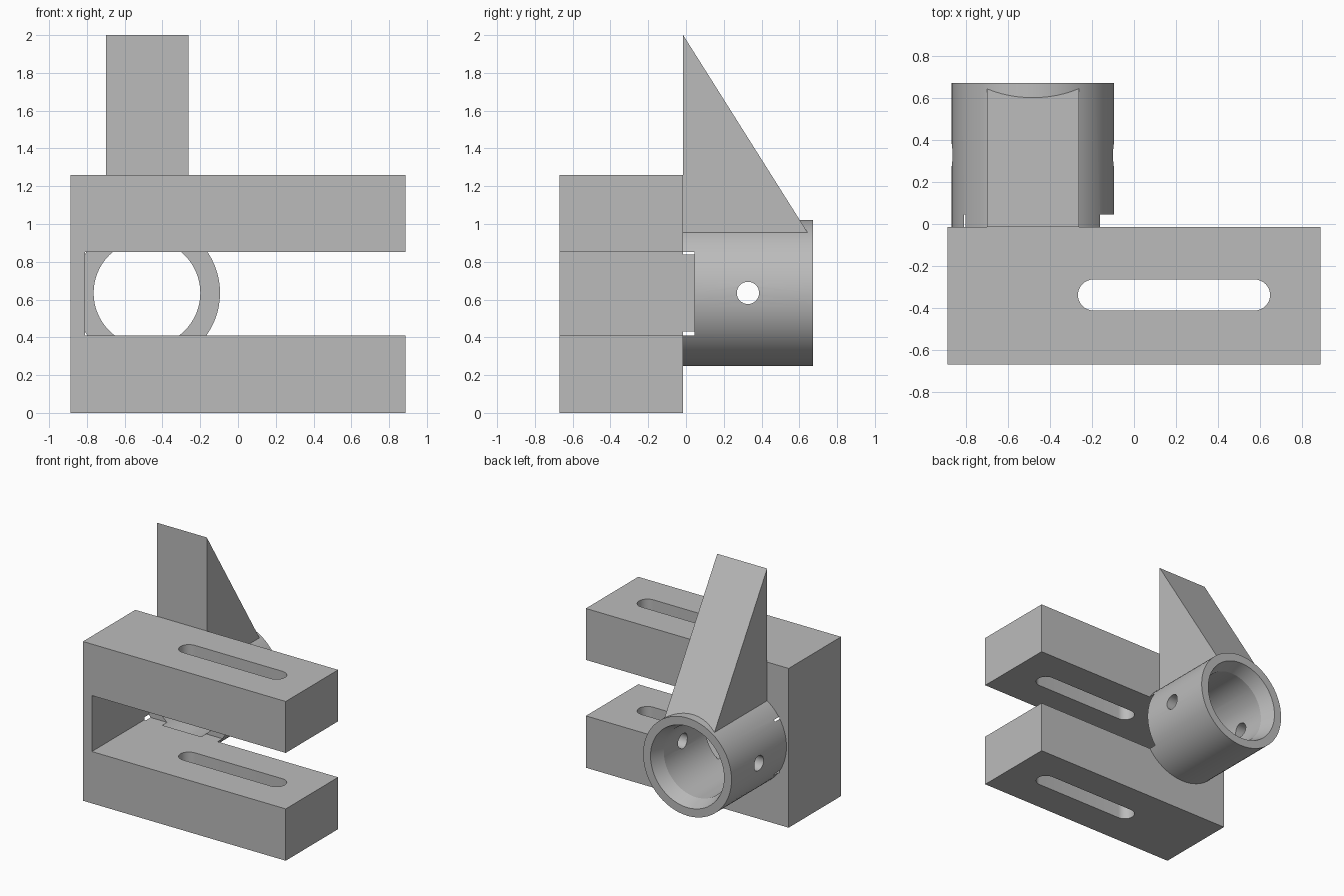
import bpy, bmesh, math
from mathutils import Vector

if "Cube" in bpy.data.objects:
    bpy.data.objects.remove(bpy.data.objects["Cube"], do_unlink=True)

grey = bpy.data.materials.new("plain grey")
grey.use_nodes = True
grey.diffuse_color = (0.5, 0.5, 0.5, 1)
grey.node_tree.nodes["Principled BSDF"].inputs["Base Color"].default_value = (0.5, 0.5, 0.5, 1)


def prism(name, points, depth):
    """Extrude a planar outline along a depth vector."""
    bm = bmesh.new()
    face = bm.faces.new([bm.verts.new(p) for p in points])
    new = bmesh.ops.extrude_face_region(bm, geom=[face])["geom"]
    bmesh.ops.translate(bm, vec=Vector(depth),
                        verts=[g for g in new if isinstance(g, bmesh.types.BMVert)])
    bmesh.ops.recalc_face_normals(bm, faces=bm.faces)
    mesh = bpy.data.meshes.new(name)
    bm.to_mesh(mesh)
    bm.free()
    mesh.materials.append(grey)
    obj = bpy.data.objects.new(name, mesh)
    bpy.context.collection.objects.link(obj)
    return obj


def box(name, lo, hi):
    pts = [(lo[0], lo[1], lo[2]), (hi[0], lo[1], lo[2]),
           (hi[0], hi[1], lo[2]), (lo[0], hi[1], lo[2])]
    return prism(name, pts, (0, 0, hi[2] - lo[2]))


def activate(obj):
    bpy.ops.object.select_all(action="DESELECT")
    obj.select_set(True)
    bpy.context.view_layer.objects.active = obj


def cut(target, cutter):
    cutter.hide_render = True
    mod = target.modifiers.new("cut", "BOOLEAN")
    mod.operation, mod.solver, mod.object = "DIFFERENCE", "EXACT", cutter
    activate(target)
    bpy.ops.object.modifier_apply(modifier=mod.name)
    bpy.data.objects.remove(cutter, do_unlink=True)


BACK = -0.015            # rear plane of the bracket
GAP = (0.41, 0.853)      # heights of the gap between the arms
WALL = -0.81             # inner face of the closed end
CX, CZ = -0.482, 0.635   # tube axis
END = 0.672              # rear end of the tube

# C-shaped bracket with two arms
outline = [(-0.888, 0), (0.887, 0), (0.887, GAP[0]), (WALL, GAP[0]),
           (WALL, GAP[1]), (0.887, GAP[1]), (0.887, 1.26), (-0.888, 1.26)]
bracket = prism("bracket", [(x, -0.67, z) for x, z in outline], (0, BACK + 0.67, 0))

# Rounded slot through both arms
SLOT_R, SLOT_Y = 0.074, -0.338
slot = []
for i in range(34):
    right = i < 17
    a = -math.pi / 2 + math.pi * (i if right else i - 1) / 16
    slot.append(((0.574 if right else -0.193) + SLOT_R * math.cos(a),
                 SLOT_Y + SLOT_R * math.sin(a), -0.2))
cut(bracket, prism("slot_cutter", slot, (0, 0, 1.8)))


def circle(cx, cy, r, n):
    return [(cx + r * math.cos(2 * math.pi * i / n),
             cy + r * math.sin(2 * math.pi * i / n)) for i in range(n)]


# Tube wall revolved around the y axis, with a flared rear opening
profile = [(0.387, BACK), (0.387, END), (0.322, END), (0.2825, END - 0.11), (0.2825, BACK)]
N = 64
bm = bmesh.new()
rings = [[bm.verts.new((x, y, z)) for x, z in circle(CX, CZ, r, N)] for r, y in profile]
for k, ring in enumerate(rings):
    nxt = rings[(k + 1) % len(rings)]
    for i in range(N):
        j = (i + 1) % N
        bm.faces.new((ring[i], ring[j], nxt[j], nxt[i]))
bmesh.ops.recalc_face_normals(bm, faces=bm.faces)
mesh = bpy.data.meshes.new("tube")
bm.to_mesh(mesh)
bm.free()
mesh.materials.append(grey)
tube = bpy.data.objects.new("tube", mesh)
bpy.context.collection.objects.link(tube)

# Pin holes across the tube and the notch continuing the bracket gap
pin = [(-1.2, y, z) for y, z in circle(0.328, CZ, 0.059, 32)]
cut(tube, prism("pin_cutter", pin, (1.5, 0, 0)))
cut(tube, box("notch_cutter", (WALL, -0.2, GAP[0]), (0.5, 0.045, GAP[1])))

# Triangular gusset on top of the tube
side = [(BACK, 0.953), (0.645, 0.953), (BACK, 2.0)]
gusset = prism("gusset", [(-0.70, y, z) for y, z in side], (0.437, 0, 0))

# Smooth the curved walls, keep edges crisp
for obj in (bracket, tube):
    activate(obj)
    bpy.ops.object.shade_smooth_by_angle(angle=math.radians(15))
